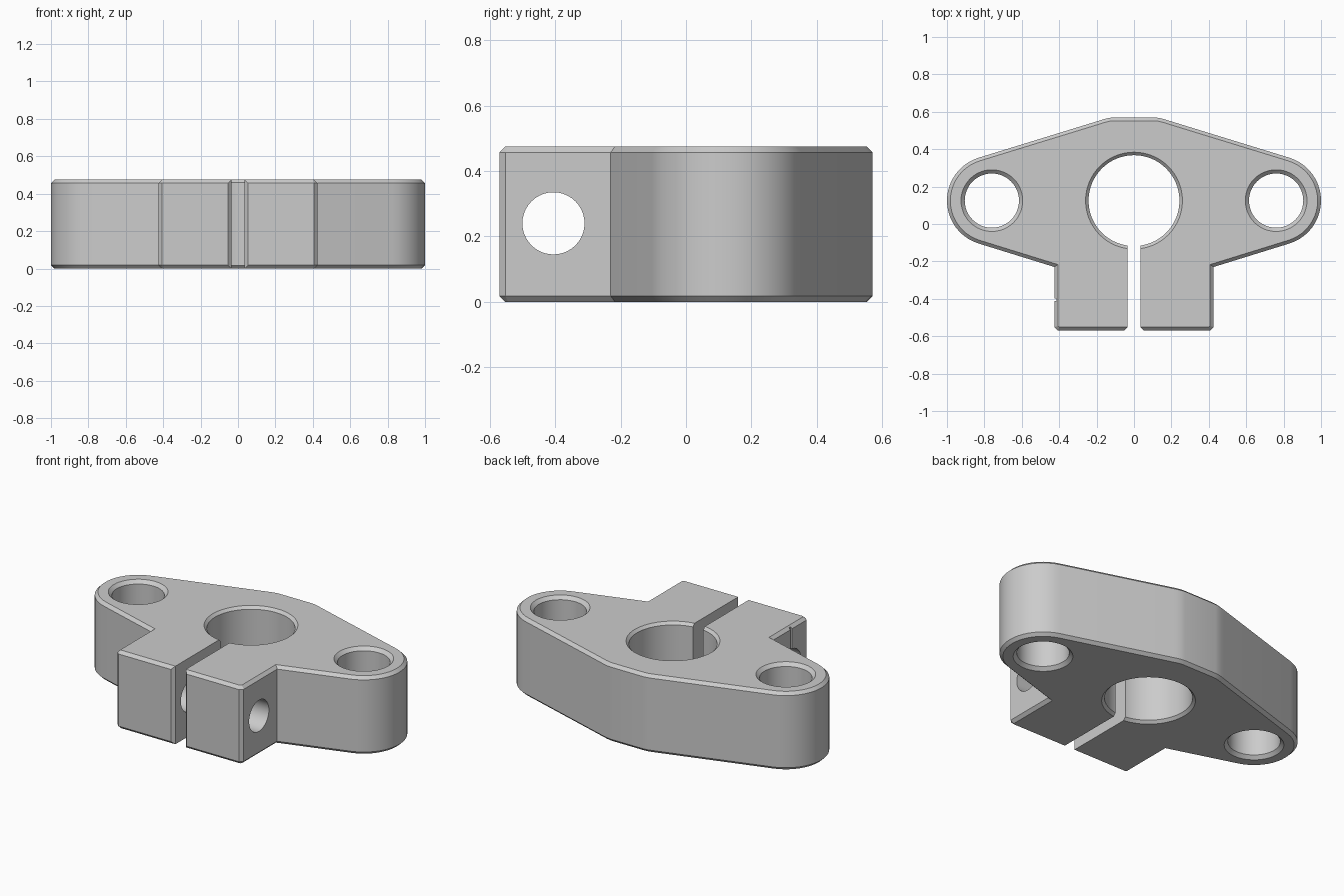
import bpy, bmesh, math
from mathutils import Vector, Matrix

HEIGHT = 0.475
CHAMFER = 0.018
AXIS_Y = 0.125      # line through the bore and both bolt holes
EAR_X, EAR_R = 0.76, 0.24
TAPER = math.radians(72.7)

old = bpy.data.objects.get("Cube")
if old:
    bpy.data.objects.remove(old)

grey = bpy.data.materials.new("light_grey_metal")
grey.use_nodes = True
grey.diffuse_color = (0.6, 0.6, 0.6, 1)
grey.node_tree.nodes["Principled BSDF"].inputs["Base Color"].default_value = (0.6, 0.6, 0.6, 1)


def make_object(name, bm):
    bmesh.ops.recalc_face_normals(bm, faces=bm.faces)
    mesh = bpy.data.meshes.new(name)
    bm.to_mesh(mesh)
    bm.free()
    mesh.materials.append(grey)
    obj = bpy.data.objects.new(name, mesh)
    bpy.context.collection.objects.link(obj)
    return obj


def prism(points, z0, z1):
    bm = bmesh.new()
    base = bm.faces.new([bm.verts.new((x, y, z0)) for x, y in points])
    top = bmesh.ops.extrude_face_region(bm, geom=[base])["geom"]
    verts = [g for g in top if isinstance(g, bmesh.types.BMVert)]
    bmesh.ops.translate(bm, verts=verts, vec=(0, 0, z1 - z0))
    return bm


def chamfered_hole(name, x, radius, chamfer, sides=48):
    # Lathed cutter that widens at both mouths
    over = 0.02
    rings = [(radius + chamfer + over, -over), (radius, chamfer),
             (radius, HEIGHT - chamfer), (radius + chamfer + over, HEIGHT + over)]
    bm = bmesh.new()
    loops = [[bm.verts.new((x + r * math.cos(math.tau * i / sides),
                            AXIS_Y + r * math.sin(math.tau * i / sides), z))
              for i in range(sides)] for r, z in rings]
    for a, b in zip(loops, loops[1:]):
        for i in range(sides):
            j = (i + 1) % sides
            bm.faces.new((a[i], a[j], b[j], b[i]))
    bm.faces.new(loops[0])
    bm.faces.new(loops[-1])
    return make_object(name, bm)


# Right half of the outline, from the clamp foot round the ear to the crown
half = [(0.425 - CHAMFER, -0.57), (0.425, -0.57 + CHAMFER), (0.425, -0.23)]
for i in range(21):
    a = -TAPER + 2 * TAPER * i / 20
    half.append((EAR_X + EAR_R * math.cos(a), AXIS_Y + EAR_R * math.sin(a)))
half += [(0.185, 0.553), (0.16, 0.561), (0.135, 0.567), (0.11, 0.57)]
outline = half + [(-x, y) for x, y in reversed(half)]

# Body plate with chamfered top and bottom rims
bm = prism(outline, 0, HEIGHT)
rims = [e for e in bm.edges if abs(e.verts[0].co.z - e.verts[1].co.z) < 1e-5]
bmesh.ops.bevel(bm, geom=rims, offset=CHAMFER, offset_type='OFFSET',
                segments=1, affect='EDGES', clamp_overlap=False)
body = make_object("shaft_clamp_body", bm)

# Bore and bolt holes
cutters = [chamfered_hole("bore_cutter", 0, 0.243, 0.016, 64)]
for side in (-1, 1):
    cutters.append(chamfered_hole("bolt_hole_cutter", side * EAR_X, 0.145, 0.02))

# Clamp slot, flared at its front mouth
slot = [(0.035, 0.0), (0.035, -0.57 + CHAMFER), (0.075, -0.57 - 0.022)]
slot += [(-x, y) for x, y in reversed(slot)]
cutters.append(make_object("slot_cutter", prism(slot, -0.1, HEIGHT + 0.1)))

# Cross hole for the clamping screw
bm = bmesh.new()
bmesh.ops.create_cone(bm, cap_ends=True, segments=40, radius1=0.095, radius2=0.095, depth=1.2,
                      matrix=Matrix.Translation((0, -0.405, 0.24)) @ Matrix.Rotation(math.pi / 2, 4, 'Y'))
cutters.append(make_object("screw_hole_cutter", bm))

# Fine groove on one clamp cheek
groove = [(-0.45, -0.413), (-0.415, -0.413), (-0.415, -0.397), (-0.45, -0.397)]
cutters.append(make_object("groove_cutter", prism(groove, -0.1, HEIGHT + 0.1)))

bpy.ops.object.select_all(action='DESELECT')
bpy.context.view_layer.objects.active = body
body.select_set(True)
for cutter in cutters:
    cutter.hide_render = True
    mod = body.modifiers.new("cut", 'BOOLEAN')
    mod.operation = 'DIFFERENCE'
    mod.solver = 'EXACT'
    mod.object = cutter
    bpy.ops.object.modifier_apply(modifier=mod.name)
    bpy.data.objects.remove(cutter)

bpy.ops.object.shade_smooth_by_angle(angle=math.radians(30))
